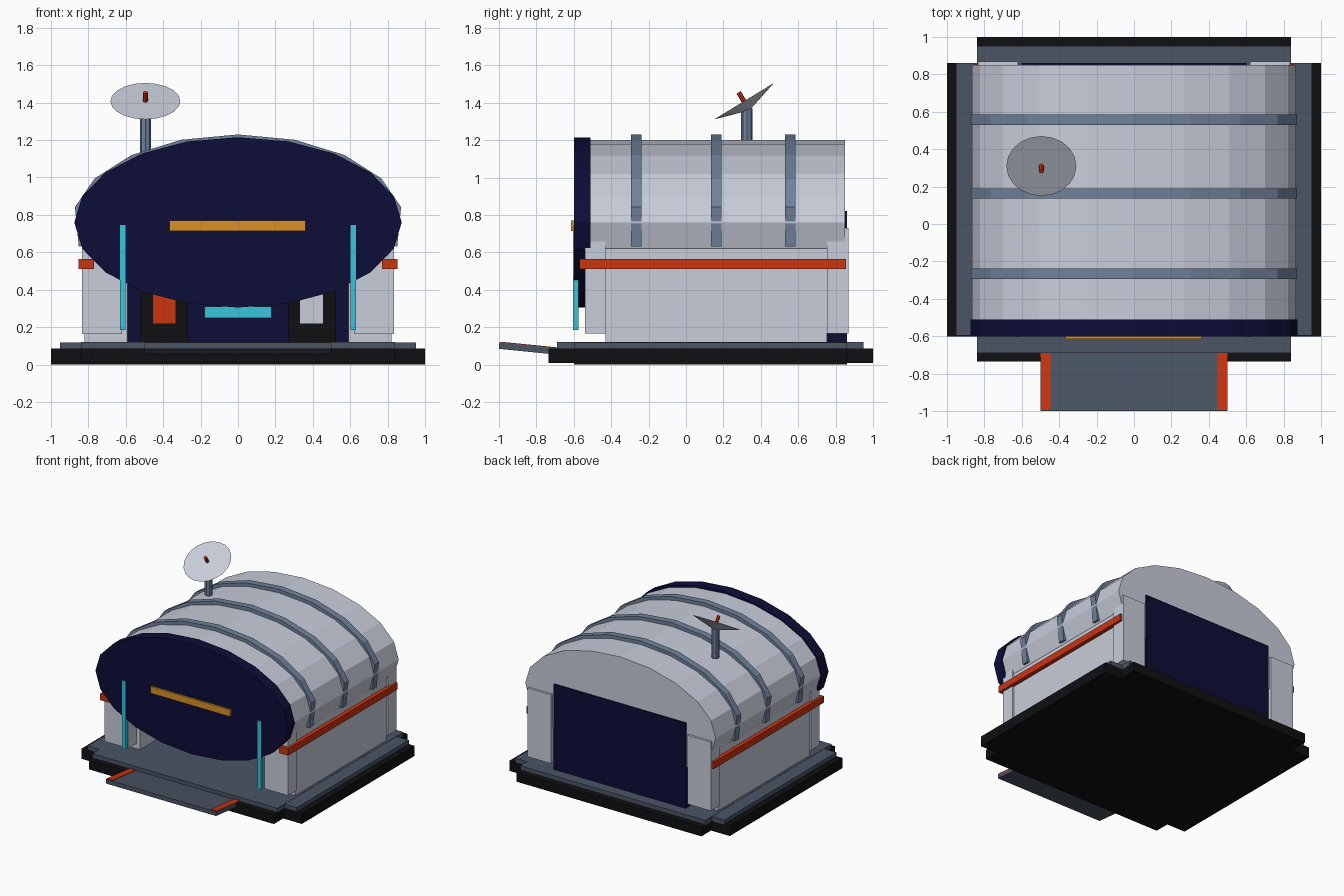
import bpy, bmesh
from math import sin, cos, pi, radians
from mathutils import Vector, Matrix

old = bpy.data.objects.get("Cube")
if old:
    bpy.data.objects.remove(old, do_unlink=True)


def material(name, r, g, b):
    m = bpy.data.materials.new(name)
    m.use_nodes = True
    m.diffuse_color = (r, g, b, 1)
    node = m.node_tree.nodes["Principled BSDF"]
    node.inputs["Base Color"].default_value = (r, g, b, 1)
    return m


pale = material("pale_grey", 0.58, 0.61, 0.70)
steel = material("steel_blue", 0.16, 0.22, 0.33)
slate = material("dark_slate", 0.07, 0.09, 0.13)
black = material("near_black", 0.005, 0.005, 0.006)
navy = material("navy", 0.004, 0.004, 0.04)
red = material("rust_red", 0.60, 0.035, 0.005)
orange = material("amber", 0.70, 0.28, 0.02)
cyan = material("cyan", 0.04, 0.56, 0.70)


def finish(name, bm, mat):
    bmesh.ops.recalc_face_normals(bm, faces=bm.faces)
    me = bpy.data.meshes.new(name)
    bm.to_mesh(me)
    bm.free()
    me.materials.append(mat)
    ob = bpy.data.objects.new(name, me)
    bpy.context.collection.objects.link(ob)
    return ob


def box(name, mat, x, y, z):
    """Box between (low, high) pairs on each axis."""
    bm = bmesh.new()
    bmesh.ops.create_cube(bm, size=1)
    for v in bm.verts:
        v.co = [r[0] if c < 0 else r[1] for c, r in zip(v.co, (x, y, z))]
    return finish(name, bm, mat)


def pair(name, mat, x, y, z):
    box(name + "_left", mat, x, y, z)
    box(name + "_right", mat, (-x[1], -x[0]), y, z)


def prism(name, mat, profile, y):
    """Extrude an (x, z) outline along y."""
    bm = bmesh.new()
    face = bm.faces.new([bm.verts.new((px, y[0], pz)) for px, pz in profile])
    new = bmesh.ops.extrude_face_region(bm, geom=[face])["geom"]
    moved = [g for g in new if isinstance(g, bmesh.types.BMVert)]
    bmesh.ops.translate(bm, verts=moved, vec=(0, y[1] - y[0], 0))
    return finish(name, bm, mat)


MID = 0.76


def oval(rx, rz, angles):
    return [(rx * cos(a), MID + rz * sin(a)) for a in angles]


def cone(name, mat, centre, axis, r1, r2, depth, sides):
    bm = bmesh.new()
    turn = Vector((0, 0, 1)).rotation_difference(Vector(axis)).to_matrix().to_4x4()
    bmesh.ops.create_cone(bm, cap_ends=True, segments=sides, radius1=r1, radius2=r2,
                          depth=depth, matrix=Matrix.Translation(centre) @ turn)
    return finish(name, bm, mat)


# Stepped foundation and deck
box("foundation_wide", black, (-1, 1), (-0.6, 0.86), (0, 0.085))
box("foundation_long", black, (-0.84, 0.84), (-0.735, 1), (0.008, 0.086))
box("deck_wide", slate, (-0.95, 0.95), (-0.595, 0.86), (0.08, 0.118))
box("deck_long", slate, (-0.84, 0.84), (-0.69, 0.95), (0.08, 0.12))

# Entry ramp with coloured edges, tilted by shearing
ramp = [box("ramp", slate, (-0.5, 0.5), (-1, -0.66), (0.05, 0.085))]
for side, x in (("left", 0.445), ("right", -0.5)):
    ramp.append(box("ramp_edge_" + side, red, (x, x + 0.055), (-0.99, -0.66), (0.08, 0.089)))
for ob in ramp:
    for v in ob.data.vertices:
        v.co.z += 0.1 * (-0.66 - v.co.y)

# Side walls, corner pillars and trim
pair("side_wall", pale, (0.59, 0.82), (-0.43, 0.755), (0.11, 0.7))
pair("front_pillar", pale, (0.62, 0.833), (-0.54, -0.43), (0.165, 0.73))
pair("back_pillar", pale, (0.62, 0.833), (0.755, 0.868), (0.165, 0.73))
pair("side_trim", red, (0.77, 0.853), (-0.57, 0.855), (0.51, 0.565))

# Oval hull and front disc
ring = [2 * pi * i / 20 for i in range(20)]
prism("hull", pale, oval(0.865, 0.44, ring), (-0.51, 0.85))
prism("front_disc", navy, oval(0.875, 0.455, ring), (-0.6, -0.51))

# Roof ribs
arc = [radians(a) for a in [-16] + list(range(10, 171, 20)) + [196]]
rib = oval(0.885, 0.47, arc) + oval(0.82, 0.42, reversed(arc))
for i, y in enumerate((-0.265, 0.163, 0.557)):
    prism(f"roof_rib_{i + 1}", steel, rib, (y - 0.028, y + 0.028))

# Back door
box("back_door", navy, (-0.6, 0.6), (0.755, 0.861), (0.11, 0.82))

# Front light bars
box("front_light", orange, (-0.365, 0.36), (-0.615, -0.595), (0.715, 0.77))
pair("light_strip", cyan, (0.6, 0.63), (-0.604, -0.575), (0.185, 0.745))

# Interior consoles and wall light
pair("console", black, (0.27, 0.52), (0.5, 0.7), (0.11, 0.45))
box("console_screen_right", red, (-0.455, -0.335), (0.492, 0.501), (0.22, 0.4))
box("console_screen_left", pale, (0.33, 0.455), (0.492, 0.501), (0.22, 0.4))
box("inner_light", cyan, (-0.18, 0.18), (0.735, 0.756), (0.25, 0.31))

# Roof antenna
normal = Vector((0, -0.52, 0.854))
hub = Vector((-0.495, 0.31, 1.408))
cone("antenna_post", steel, (-0.495, 0.325, 1.25), (0, 0, 1), 0.03, 0.03, 0.24, 8)
cone("antenna_dish", pale, hub - normal * 0.027, normal, 0.01, 0.187, 0.054, 20)
cone("antenna_feed", red, hub + normal * 0.02, normal, 0.013, 0.013, 0.07, 8)
